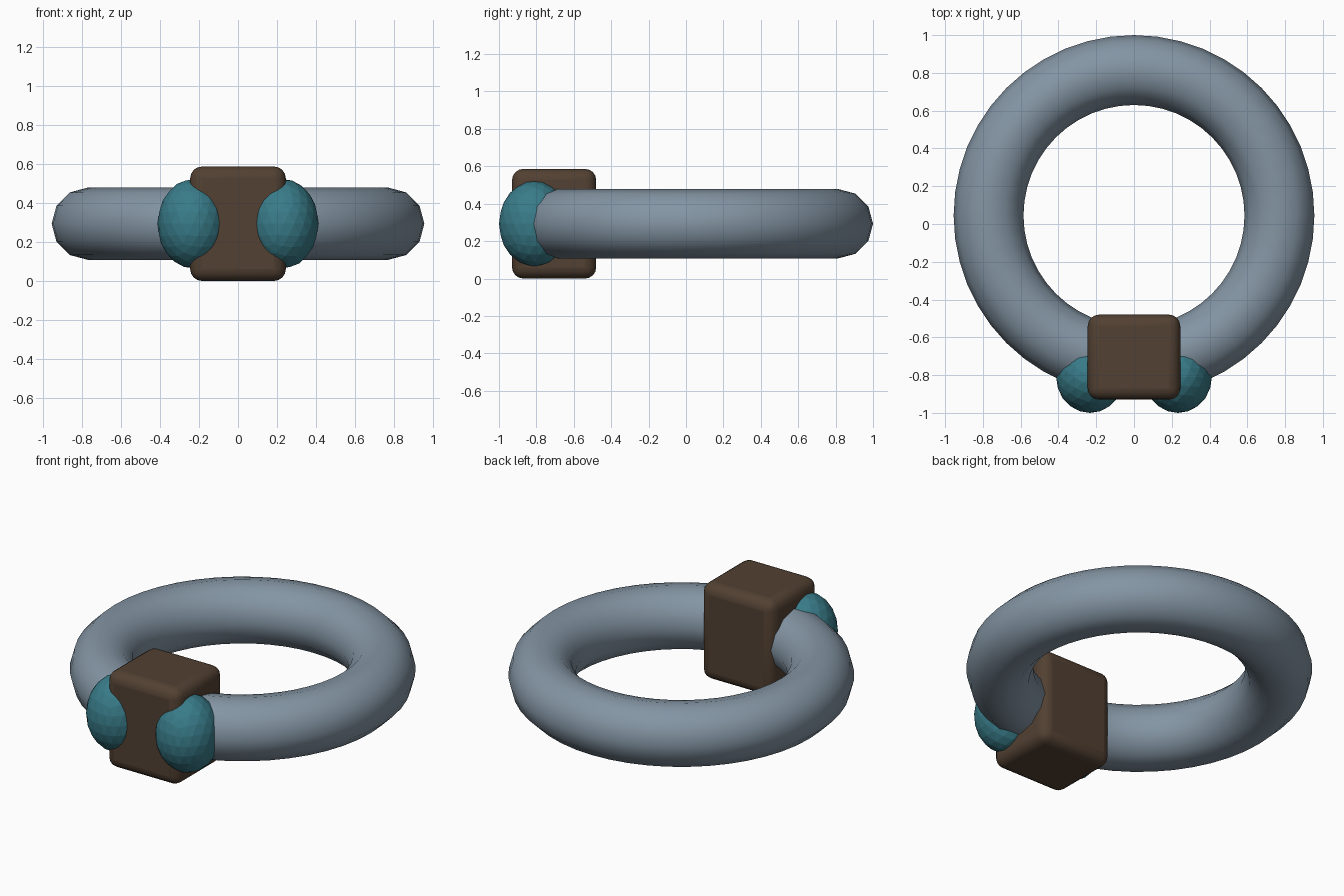
import bpy

if "Cube" in bpy.data.objects:
    bpy.data.objects.remove(bpy.data.objects["Cube"])

ZC = 0.293  # shared mid height


def material(name, rgb):
    m = bpy.data.materials.new(name)
    m.diffuse_color = (*rgb, 1)
    m.use_nodes = True
    m.node_tree.nodes["Principled BSDF"].inputs["Base Color"].default_value = m.diffuse_color
    return m


def finish(name, scale=None, mat=None):
    ob = bpy.context.object
    ob.name = name
    if scale:
        ob.scale = scale
        bpy.ops.object.transform_apply(location=False, rotation=False, scale=True)
    if mat:
        ob.data.materials.append(mat)
    return ob


brown = material("brown", (0.085, 0.052, 0.032))
teal = material("teal", (0.04, 0.2, 0.25))
slate = material("slate", (0.23, 0.3, 0.37))

# Smooth ring lying flat
bpy.ops.mesh.primitive_torus_add(location=(0, 0.045, ZC), major_radius=0.77,
                                 minor_radius=0.185, major_segments=48, minor_segments=12)
finish("ring", mat=slate)
bpy.ops.object.shade_smooth()

# Rounded block clasped around the front of the ring
bpy.ops.mesh.primitive_cube_add(size=1, location=(0, -0.705, ZC))
block = finish("clasp_block", (0.49, 0.45, 0.586), brown)
bev = block.modifiers.new("rounded_edges", "BEVEL")
bev.width = 0.06
bev.segments = 4
bpy.ops.object.shade_smooth_by_angle()

# Faceted stones on the front corners
for side, sx in (("left", -1), ("right", 1)):
    bpy.ops.mesh.primitive_ico_sphere_add(subdivisions=3, radius=1,
                                          location=(sx * 0.233, -0.811, ZC))
    finish(side + "_stone", (0.179, 0.189, 0.228), teal)
